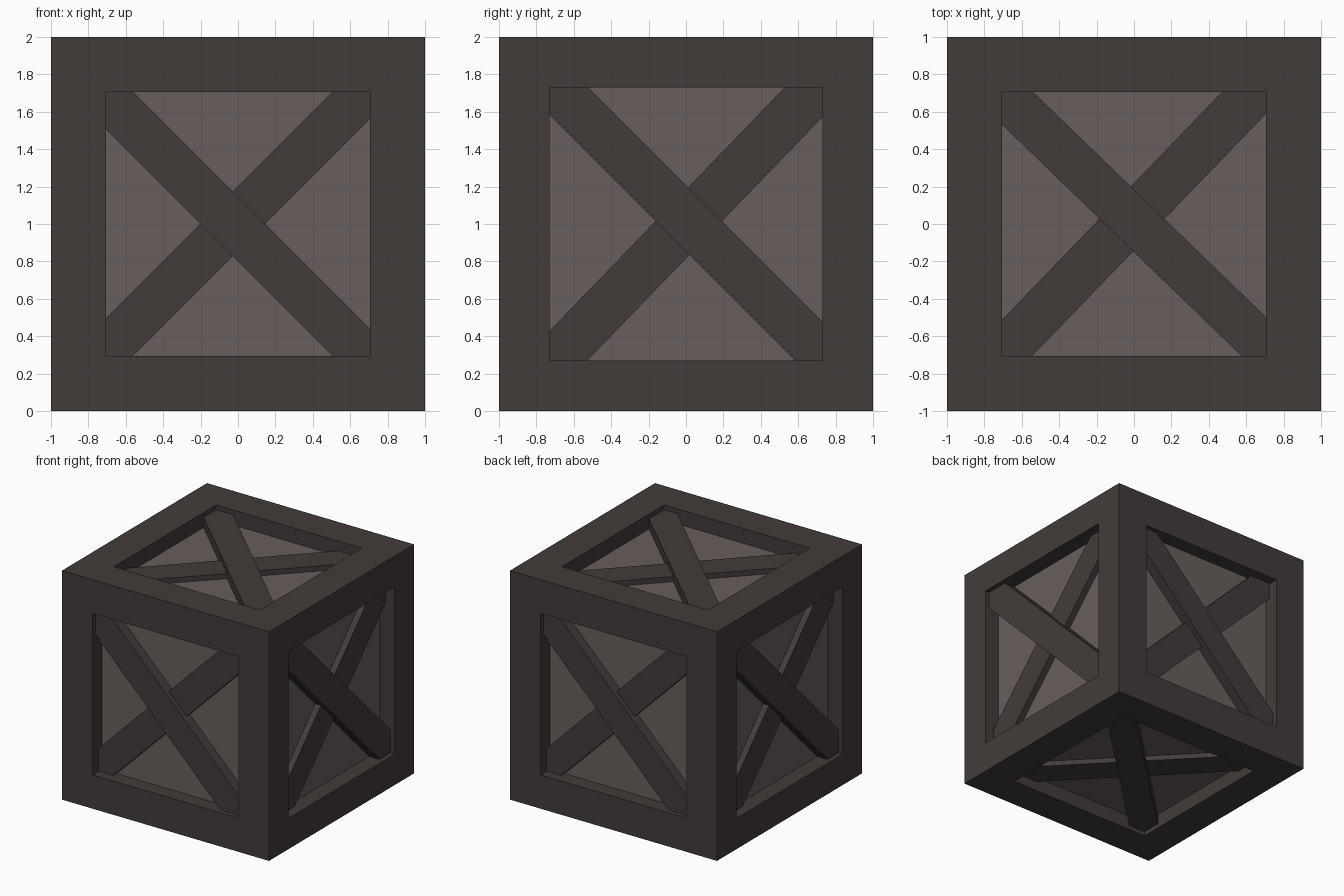
import bpy, bmesh, math
from mathutils import Matrix, Vector

cube = bpy.data.objects.get("Cube")
if cube:
    bpy.data.objects.remove(cube, do_unlink=True)


def material(name, rgb):
    mat = bpy.data.materials.new(name)
    mat.use_nodes = True
    mat.diffuse_color = (*rgb, 1)
    mat.node_tree.nodes["Principled BSDF"].inputs["Base Color"].default_value = (*rgb, 1)
    return mat


frame_mat = material("dark frame", (0.055, 0.044, 0.042))
panel_mat = material("grey panel", (0.136, 0.112, 0.109))


def make_object(name, bm, mats):
    mesh = bpy.data.meshes.new(name)
    bm.to_mesh(mesh)
    bm.free()
    for mat in mats:
        mesh.materials.append(mat)
    obj = bpy.data.objects.new(name, mesh)
    bpy.context.collection.objects.link(obj)
    return obj


CENTRE = Vector((0, 0, 1))
X, Y, Z = Vector((1, 0, 0)), Vector((0, 1, 0)), Vector((0, 0, 1))

# Crate body: each side is inset to a border, then sunk to form a panel
bm = bmesh.new()
bmesh.ops.create_cube(bm, size=2, matrix=Matrix.Translation(CENTRE))
for face in list(bm.faces):
    sideways = abs(face.normal.x) > 0.5
    border, depth = (0.27, 0.14) if sideways else (0.295, 0.13)
    bmesh.ops.inset_individual(bm, faces=[face], thickness=border, use_even_offset=True)
    bmesh.ops.inset_individual(bm, faces=[face], thickness=0, depth=-depth)
    face.material_index = 1
make_object("crate_frame_and_panels", bm, [frame_mat, panel_mat])


# Diagonal brace lying in a side, its ends buried in the border
def brace(name, side, offset, angle, width, top):
    right, up = side
    out = right.cross(up)
    basis = Matrix((right, up, out)).transposed().to_4x4()
    low, high = 0.85, 1 - top
    place = (Matrix.Translation(CENTRE) @ basis
             @ Matrix.Translation((*offset, (low + high) / 2))
             @ Matrix.Rotation(math.radians(angle), 4, "Z")
             @ Matrix.Diagonal((2.26, width, high - low, 1)))
    bm = bmesh.new()
    bmesh.ops.create_cube(bm, size=1, matrix=place)
    make_object(name, bm, [frame_mat])


# Brace layouts: offset, angle and width of the upper and the lower brace
upright = (((-0.03, 0.003), -45, 0.244), ((-0.03, 0.0), 45, 0.244))
lateral = (((0.03, 0.0), -45, 0.25), ((0.0, 0.0), 46, 0.255))
flat = (((0.0, 0.017), -44, 0.24), ((-0.012, 0.026), 46, 0.25))

sides = {
    "front": ((X, Z), upright),
    "back": ((-X, Z), upright),
    "left": ((Y, Z), lateral),
    "right": ((-Y, Z), lateral),
    "top": ((X, Y), flat),
    "bottom": ((X, -Y), flat),
}
for name, (side, (upper, lower)) in sides.items():
    brace(name + "_upper_brace", side, *upper, top=0.04)
    brace(name + "_lower_brace", side, *lower, top=0.085)
